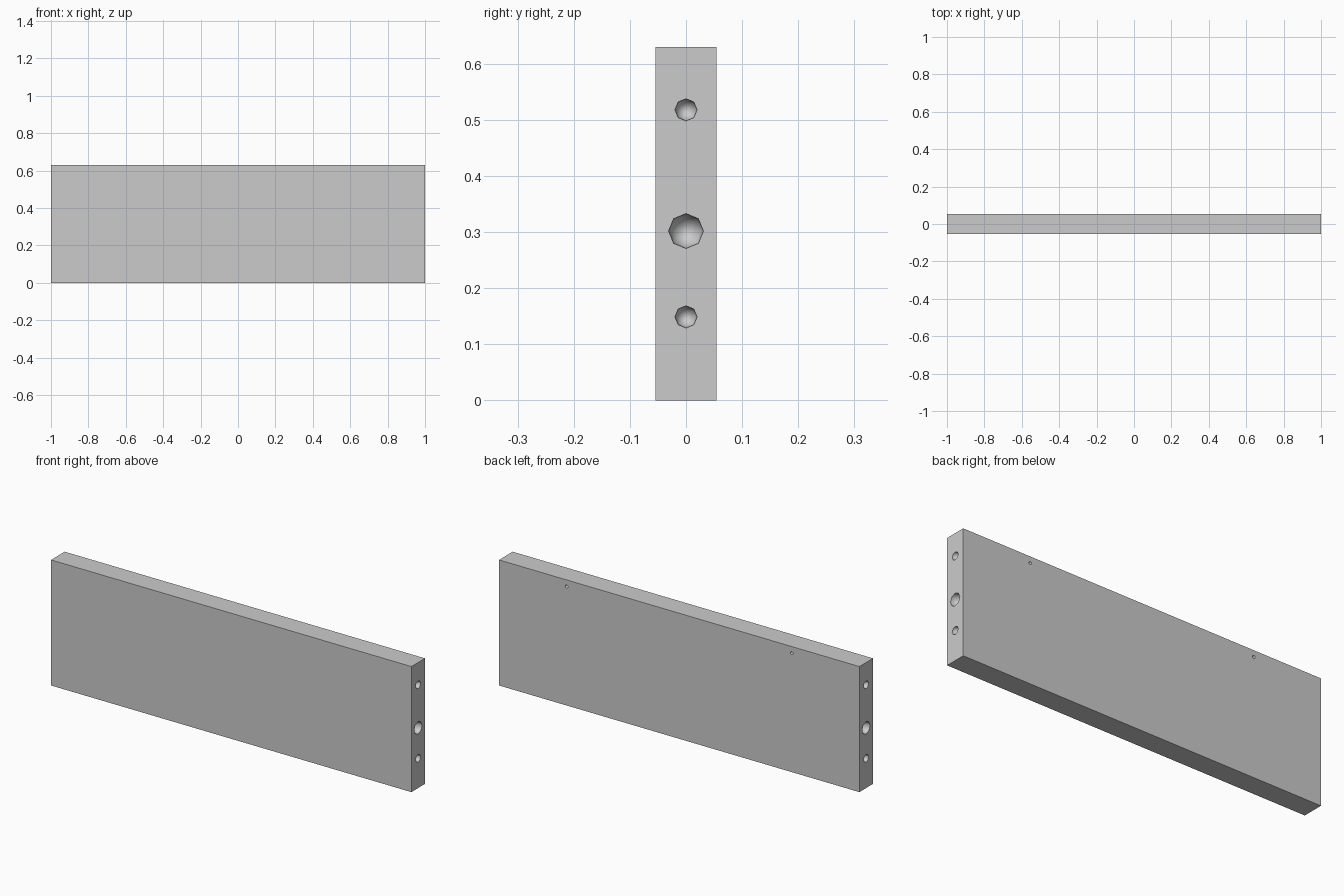
import bpy
import bmesh
from math import pi, radians
from mathutils import Matrix, Vector

if "Cube" in bpy.data.objects:
    bpy.data.objects.remove(bpy.data.objects["Cube"])

LENGTH, DEPTH, HEIGHT = 2.0, 0.108, 0.63


def add_object(name, bm):
    mesh = bpy.data.meshes.new(name)
    bm.to_mesh(mesh)
    bm.free()
    obj = bpy.data.objects.new(name, mesh)
    bpy.context.collection.objects.link(obj)
    return obj


def add_socket(bm, pos, radius, axis):
    # Eight-sided rounded pit; its straight middle band crosses the panel face
    turn = Matrix.Rotation(pi / 2, 4, axis)
    stretch = Matrix.Diagonal((1, 1, 1.3, 1))
    bmesh.ops.create_uvsphere(bm, u_segments=8, v_segments=9, radius=radius,
                              matrix=Matrix.Translation(pos) @ turn @ stretch)


# Panel slab
bm = bmesh.new()
bmesh.ops.create_cube(bm, size=1.0)
bmesh.ops.scale(bm, vec=(LENGTH, DEPTH, HEIGHT), verts=bm.verts)
bmesh.ops.translate(bm, vec=(0, 0, HEIGHT / 2), verts=bm.verts)
panel = add_object("panel", bm)

# Dowel and bolt holes on both ends, small pin holes high on the back
bm = bmesh.new()
for side in (-1, 1):
    for z, radius in ((0.149, 0.02), (0.302, 0.0315), (0.518, 0.02)):
        add_socket(bm, Vector((side * LENGTH / 2, 0, z)), radius, 'Y')
    add_socket(bm, Vector((side * 0.625, DEPTH / 2, 0.597)), 0.008, 'X')
for face in bm.faces:
    face.smooth = True
cutter = add_object("hole_cutter", bm)
cutter.hide_render = True

# Cut the holes and bake the result
cut = panel.modifiers.new("holes", 'BOOLEAN')
cut.operation = 'DIFFERENCE'
cut.solver = 'EXACT'
cut.object = cutter
bpy.context.view_layer.objects.active = panel
panel.select_set(True)
bpy.ops.object.modifier_apply(modifier=cut.name)
bpy.data.objects.remove(cutter)

# Smooth pits with crisp panel edges and rims
bpy.ops.object.shade_smooth_by_angle(angle=radians(55))
